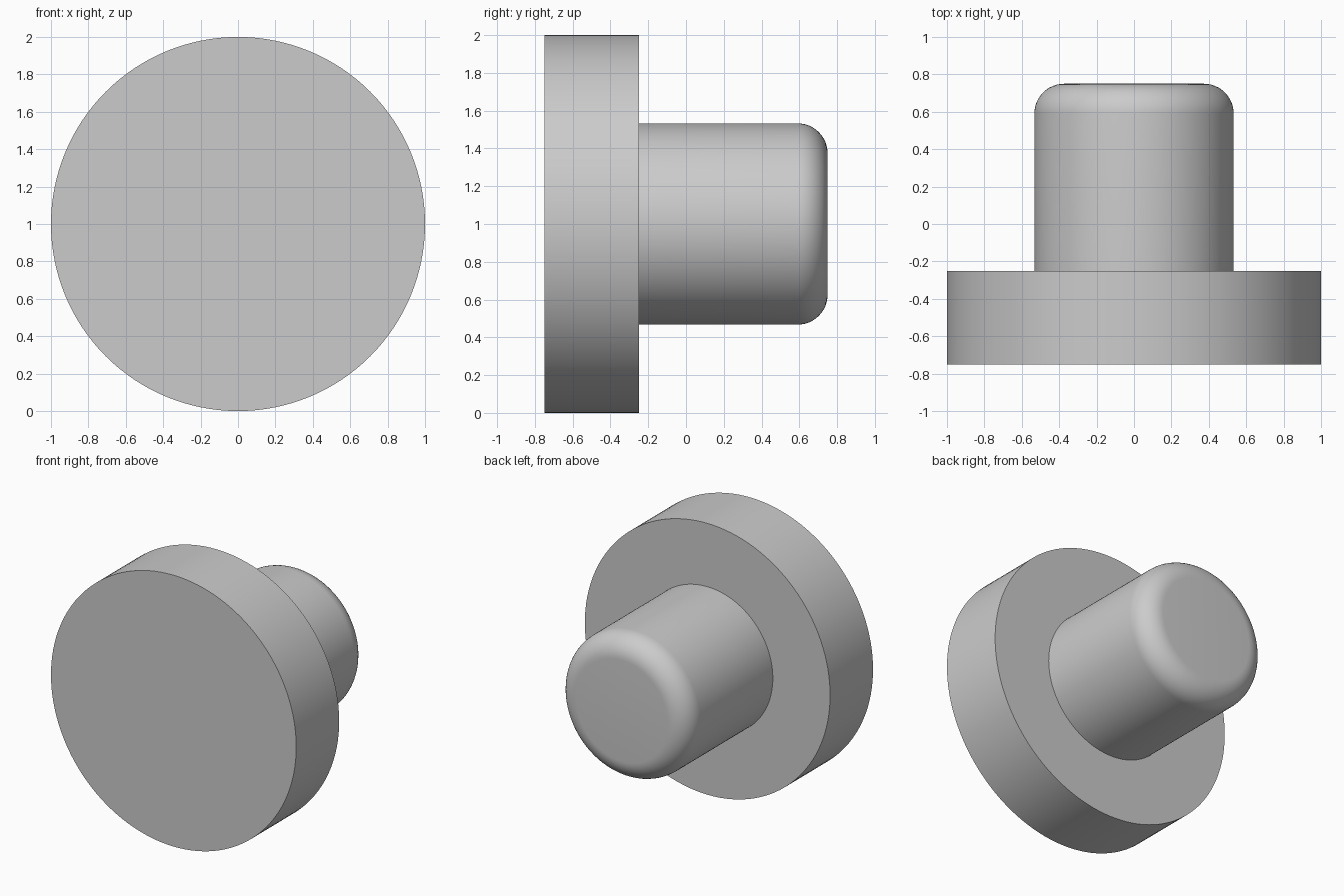
import bpy, bmesh
from math import sin, cos, pi, radians
from mathutils import Vector

cube = bpy.data.objects.get("Cube")
if cube:
    bpy.data.objects.remove(cube, do_unlink=True)

SEGMENTS = 128
HEAD_R, STEM_R, FILLET = 1.0, 0.533, 0.16
FRONT, SHOULDER, BACK = -0.75, -0.25, 0.75

# Plain grey material
grey = bpy.data.materials.new("plain grey")
grey.use_nodes = True
colour = (0.6, 0.6, 0.6, 1)
grey.diffuse_color = colour
grey.node_tree.nodes["Principled BSDF"].inputs["Base Color"].default_value = colour

# Half profile as (radius, y): flat head, shoulder, stem with rounded end
profile = [(0, FRONT), (HEAD_R, FRONT), (HEAD_R, SHOULDER), (STEM_R, SHOULDER)]
for i in range(13):
    a = i / 12 * pi / 2
    profile.append((STEM_R - FILLET + FILLET * cos(a), BACK - FILLET + FILLET * sin(a)))
profile.append((0, BACK))

# Revolve the profile around the front-to-back axis
bm = bmesh.new()
verts = [bm.verts.new((r, y, 1)) for r, y in profile]
edges = [bm.edges.new(pair) for pair in zip(verts, verts[1:])]
bmesh.ops.spin(bm, geom=verts + edges, cent=Vector((0, 0, 1)), axis=Vector((0, 1, 0)),
               angle=2 * pi, steps=SEGMENTS, use_merge=False)
bmesh.ops.remove_doubles(bm, verts=bm.verts, dist=0.0005)
bmesh.ops.recalc_face_normals(bm, faces=bm.faces)

mesh = bpy.data.meshes.new("headed_plug")
bm.to_mesh(mesh)
bm.free()
mesh.materials.append(grey)
plug = bpy.data.objects.new("headed_plug", mesh)
bpy.context.collection.objects.link(plug)

# Smooth the curved walls, keep the rims sharp
bpy.ops.object.select_all(action="DESELECT")
plug.select_set(True)
bpy.context.view_layer.objects.active = plug
bpy.ops.object.shade_smooth_by_angle(angle=radians(30))
